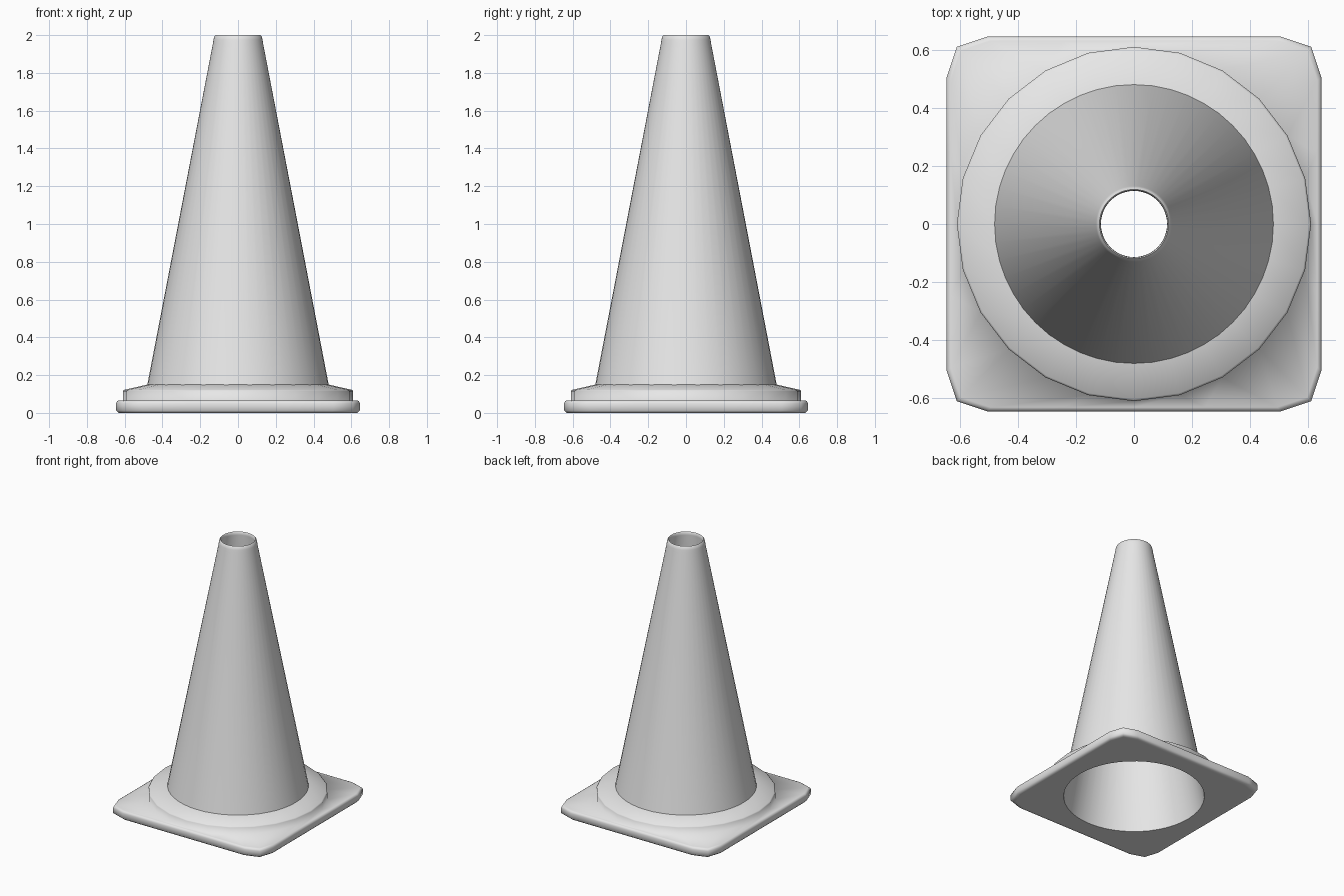
import bpy
import bmesh
from math import cos, sin, pi

cube = bpy.data.objects.get("Cube")
if cube:
    bpy.data.objects.remove(cube, do_unlink=True)

# Single plain material
grey = bpy.data.materials.new("light grey")
grey.use_nodes = True
colour = (0.8, 0.8, 0.8, 1)
grey.diffuse_color = colour
grey.node_tree.nodes["Principled BSDF"].inputs["Base Color"].default_value = colour


def circle(radius, z, sides):
    return [(radius * cos(2 * pi * i / sides), radius * sin(2 * pi * i / sides), z)
            for i in range(sides)]


def rounded_square(inset, z):
    """Square outline with three-point corners, 24 points to match the collar."""
    side = [(0.645, -0.25), (0.645, 0), (0.645, 0.25),
            (0.645, 0.505), (0.61, 0.61), (0.505, 0.645)]
    scale = 1 - inset / 0.645
    points = []
    for quarter in range(4):
        c, s = round(cos(quarter * pi / 2)), round(sin(quarter * pi / 2))
        points += [((x * c - y * s) * scale, (x * s + y * c) * scale, z) for x, y in side]
    # Start at the point on the +x axis, as the circles do
    return points[1:] + points[:1]


def loft(name, rings, closed=False):
    bm = bmesh.new()
    loops = [[bm.verts.new(p) for p in ring] for ring in rings]
    pairs = list(zip(loops, loops[1:]))
    if closed:
        pairs.append((loops[-1], loops[0]))
    for low, high in pairs:
        n = len(low)
        for i in range(n):
            j = (i + 1) % n
            bm.faces.new((low[i], low[j], high[j], high[i]))
    for face in bm.faces:
        face.smooth = True
    mesh = bpy.data.meshes.new(name)
    bm.to_mesh(mesh)
    bm.free()
    mesh.materials.append(grey)
    obj = bpy.data.objects.new(name, mesh)
    bpy.context.collection.objects.link(obj)
    return obj


# Square foot stepping up into the round collar
base_rings = [circle(0.507, 0, 24)]
base_rings += [rounded_square(inset, z) for inset, z in
               ((0.03, 0), (0.012, 0), (0, 0.012), (0, 0.05), (0.004, 0.061), (0.014, 0.066))]
base_rings += [circle(r, z, 24) for r, z in
               ((0.61, 0.066), (0.61, 0.115), (0.603, 0.122), (0.479, 0.15))]
loft("base", base_rings)

# Hollow tapered body with a softly rounded rim
body_profile = [(0.49, 0), (0.509, 0), (0.48, 0.15), (0.133, 1.955), (0.13, 1.975),
                (0.126, 1.992), (0.119, 2), (0.115, 1.995), (0.114, 1.975)]
body = loft("cone_body", [circle(r, z, 48) for r, z in body_profile], closed=True)

# Keep the bottom rim crisp
bpy.ops.object.select_all(action="DESELECT")
body.select_set(True)
bpy.context.view_layer.objects.active = body
bpy.ops.object.shade_smooth_by_angle(angle=pi / 3)
